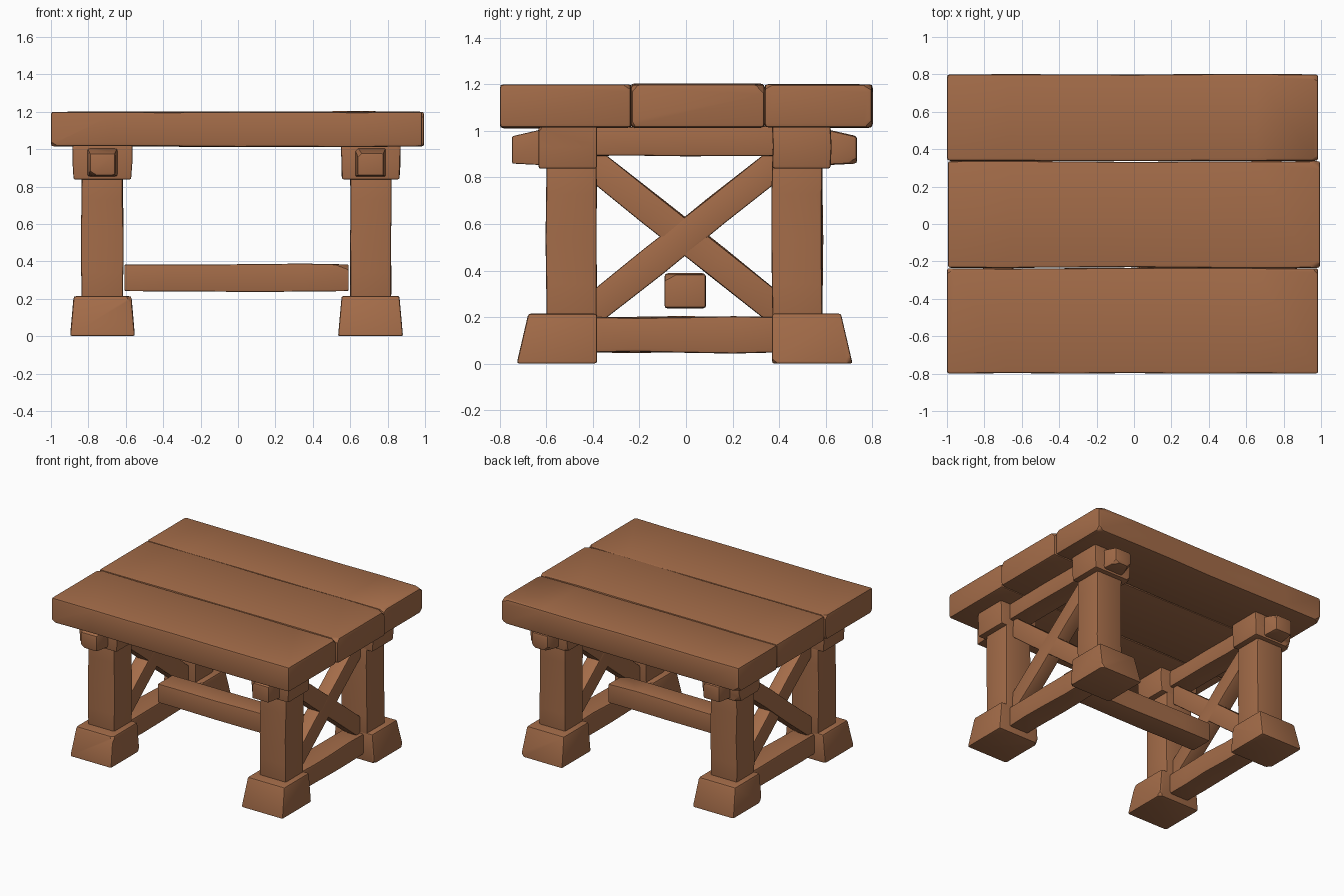
import bpy, bmesh, math, random
from mathutils import Vector, Matrix

if "Cube" in bpy.data.objects:
    bpy.data.objects.remove(bpy.data.objects["Cube"])

random.seed(4)
wood = bpy.data.materials.new("warm brown wood")
wood.diffuse_color = (0.37, 0.15, 0.066, 1)
wood.use_nodes = True
wood.node_tree.nodes["Principled BSDF"].inputs["Base Color"].default_value = wood.diffuse_color
BASE = Vector((-0.008, -0.006, 0))   # the trestles sit slightly off centre


def block(name, lo, hi, axis=0, bevel=0.015, cuts=2, wobble=0.004, chips=1,
          shape=None, tilt=0, flip=(1, 1), offset=BASE):
    """Hand-hewn timber: box, cut along its length, wobbled, chipped and bevelled."""
    lo, hi = Vector(lo), Vector(hi)
    mid, size = (lo + hi) / 2, hi - lo
    bm = bmesh.new()
    bmesh.ops.create_cube(bm, size=1)
    for v in bm.verts:
        v.co = Vector(a * b for a, b in zip(v.co, size))
        if shape:
            shape(v.co)
    # chipped corners
    corners = [v.co.copy() for v in bm.verts]
    for c in random.sample(corners, chips):
        n = Vector(math.copysign(random.uniform(0.5, 1), k) for k in c)
        n[axis] *= 0.6
        n.normalize()
        cut = bmesh.ops.bisect_plane(bm, geom=bm.verts[:] + bm.edges[:] + bm.faces[:],
                                     plane_co=c - n * random.uniform(0.012, 0.024),
                                     plane_no=n, clear_outer=True)
        rim = [e for e in cut["geom_cut"] if isinstance(e, bmesh.types.BMEdge)]
        bmesh.ops.holes_fill(bm, edges=rim)
    # bevel the hard edges
    bm.normal_update()
    hard = [e for e in bm.edges if len(e.link_faces) == 2 and e.calc_face_angle() > 0.9]
    bmesh.ops.bevel(bm, geom=hard, offset=bevel, segments=2, profile=0.6,
                    affect='EDGES', clamp_overlap=True)
    # slices along the length that wander a little
    no = Vector((0, 0, 0))
    no[axis] = 1
    for i in range(cuts):
        at = no * size[axis] * ((i + 1) / (cuts + 1) - 0.5)
        cut = bmesh.ops.bisect_plane(bm, geom=bm.verts[:] + bm.edges[:] + bm.faces[:],
                                     plane_co=at, plane_no=no)
        ring = [v for v in cut["geom_cut"] if isinstance(v, bmesh.types.BMVert)]
        shift = [random.uniform(-wobble, wobble) for _ in range(6)]
        for v in ring:
            for k in range(3):
                if k != axis:
                    v.co[k] += shift[k if v.co[k] > 0 else k + 3]
    turn = Matrix.Rotation(tilt, 3, 'X')
    for v in bm.verts:
        p = turn @ v.co + mid
        v.co = Vector((p.x * flip[0], p.y * flip[1], p.z)) + offset
    bmesh.ops.recalc_face_normals(bm, faces=bm.faces[:])
    me = bpy.data.meshes.new(name)
    bm.to_mesh(me)
    bm.free()
    me.materials.append(wood)
    me.polygons.foreach_set("use_smooth", [True] * len(me.polygons))
    me.set_sharp_from_angle(angle=math.radians(32))
    ob = bpy.data.objects.new(name, me)
    bpy.context.collection.objects.link(ob)
    return ob


def foot_shape(c):
    # narrower top, sloping only on the outer side in y
    if c.z > 0:
        c.x *= 0.89
        if c.y > 0:
            c.y -= 0.05


def cap_shape(c):
    if c.z < 0:
        c.x *= 0.96


def tip_shape(c):
    # beam end narrows outward, mostly from above
    if c.y > 0:
        c.x *= 0.8
        c.z = c.z - 0.035 if c.z > 0 else c.z + 0.008


# table top: three thick planks
for name, y0, y1, x0, x1 in (("front_plank", -0.8, -0.237, -1, 0.985),
                             ("middle_plank", -0.234, 0.336, -0.995, 0.995),
                             ("back_plank", 0.338, 0.8, -1, 0.985)):
    block(name, (x0, y0, 1.015), (x1, y1, 1.2), 0, 0.022, 5, 0.003, 4,
          offset=Vector((0, 0, 0)))

# four corner posts with feet, caps and protruding beam ends
for sx, sx_name in ((-1, "left"), (1, "right")):
    for sy, sy_name in ((-1, "front"), (1, "back")):
        f, tag = (sx, sy), f"{sy_name}_{sx_name}"
        block(tag + "_leg", (0.608, 0.378, 0.15), (0.827, 0.593, 0.92), 2,
              0.013, 3, 0.004, 0, flip=f)
        block(tag + "_foot", (0.543, 0.376, 0), (0.89, 0.722, 0.215), 2,
              0.022, 0, 0, 2, foot_shape, flip=f)
        block(tag + "_cap", (0.557, 0.376, 0.838), (0.878, 0.628, 1.025), 2,
              0.022, 1, 0.004, 2, cap_shape, flip=f)
        block(tag + "_beam_end", (0.632, 0.59, 0.852), (0.802, 0.742, 1.012), 1,
              0.022, 0, 0, 2, tip_shape, flip=f)

    # rails joining the front and back posts
    block(sx_name + "_top_rail", (0.637, -0.42, 0.893), (0.797, 0.42, 1.02), 1,
          0.012, 3, 0.005, 0, flip=(sx, 1))
    block(sx_name + "_bottom_rail", (0.637, -0.42, 0.048), (0.797, 0.42, 0.2), 1,
          0.014, 3, 0.005, 0, flip=(sx, 1))

    # crossed braces
    for s, lean, inset in ((1, "rising", 0), (-1, "falling", 0.004)):
        block(f"{sx_name}_{lean}_brace", (0.662 + inset, -0.52, 0.482),
              (0.772 - inset, 0.52, 0.61), 1, 0.01, 2, 0.004, 0,
              tilt=s * math.radians(38.5), flip=(sx, 1))

# long stretcher between the two trestles
block("stretcher", (-0.6, -0.086, 0.241), (0.6, 0.09, 0.384), 0, 0.01, 4, 0.004, 1)
